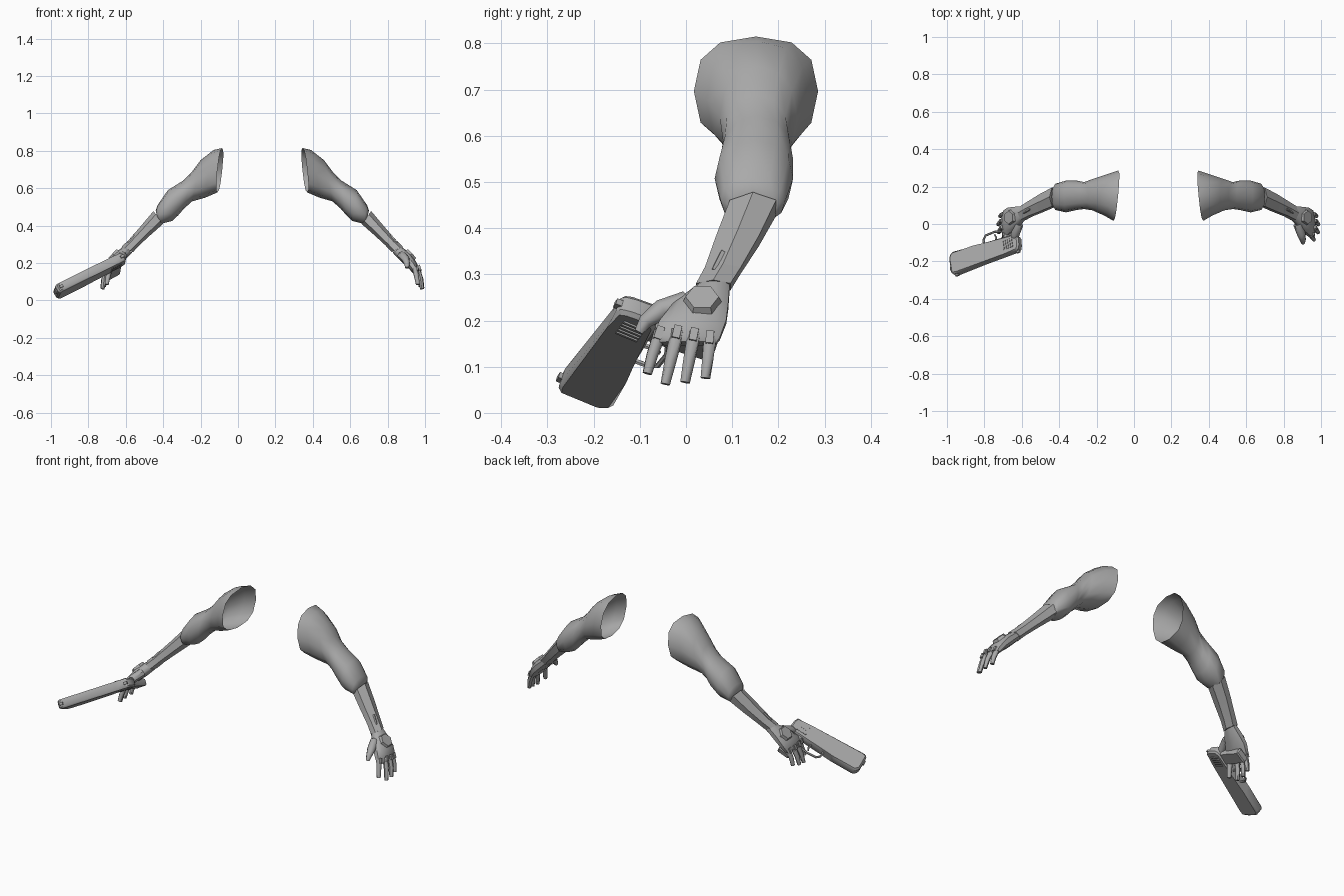
import bpy, bmesh, math
from mathutils import Vector, Matrix

if "Cube" in bpy.data.objects:
    bpy.data.objects.remove(bpy.data.objects["Cube"])

grey = bpy.data.materials.new("plain grey")
grey.diffuse_color = (0.4, 0.4, 0.4, 1)
grey.use_nodes = True
grey.node_tree.nodes["Principled BSDF"].inputs["Base Color"].default_value = grey.diffuse_color
MID = 0.13  # mirror plane between the two arms


def finish(name, bm, angle=35):
    bmesh.ops.recalc_face_normals(bm, faces=bm.faces)
    me = bpy.data.meshes.new(name)
    bm.to_mesh(me)
    me.materials.append(grey)
    for p in me.polygons:
        p.use_smooth = True
    me.set_sharp_from_angle(angle=math.radians(angle))
    ob = bpy.data.objects.new(name, me)
    bpy.context.collection.objects.link(ob)


def both(name, bm, angle=35):
    """Make the part for one arm and its mirror image for the other."""
    finish("left_" + name, bm, angle)
    other = bm.copy()
    for v in other.verts:
        v.co.x = 2 * MID - v.co.x
    bmesh.ops.reverse_faces(other, faces=other.faces)
    finish("right_" + name, other, angle)


def bridge(bm, rings, cap_start=True, cap_end=True):
    loops = [[bm.verts.new(p) for p in r] for r in rings]
    n = len(loops[0])
    faces = []
    for a, b in zip(loops, loops[1:]):
        for i in range(n):
            j = (i + 1) % n
            faces.append(bm.faces.new((a[i], a[j], b[j], b[i])))
    if cap_start:
        bm.faces.new(loops[0][::-1])
    if cap_end:
        bm.faces.new(loops[-1])
    return faces


def section(top, low, y0, y1, n, power=1.0, skew=0.0):
    """Cross-section between an upper and a lower (x, z) point, y0 to y1 wide."""
    pts = []
    for i in range(n):
        t = 2 * math.pi * i / n
        c, s = [math.copysign(abs(k) ** power, k) for k in (math.cos(t), math.sin(t))]
        pts.append(((top[0] + low[0]) / 2 + c * (top[0] - low[0]) / 2 + skew * s,
                    (y0 + y1) / 2 + s * (y1 - y0) / 2,
                    (top[1] + low[1]) / 2 + c * (top[1] - low[1]) / 2))
    return pts


def tube(bm, pts, radii, n=8):
    pts = [Vector(p) for p in pts]
    rings = []
    for i, p in enumerate(pts):
        d = pts[min(i + 1, len(pts) - 1)] - pts[max(i - 1, 0)]
        q = d.to_track_quat('Z', 'Y')
        rings.append([p + q @ Vector((math.cos(2 * math.pi * k / n), math.sin(2 * math.pi * k / n), 0)) * radii[i]
                      for k in range(n)])
    bridge(bm, rings)


def frame(loc, along, out):
    a = Vector(along).normalized()
    o = Vector(out)
    o = (o - a * o.dot(a)).normalized()
    s = o.cross(a)
    return Matrix.Translation(loc) @ Matrix((a, s, o)).transposed().to_4x4()


def box(bm, m, size):
    bmesh.ops.create_cube(bm, size=1, matrix=m @ Matrix.Diagonal((*size, 1)))


# Upper arm: open sleeve at the shoulder, closed at the elbow
bm = bmesh.new()
arm = [((.345, .815), (.37, .578), .017, .286, .8, -.013),
       ((.39, .805), (.435, .55), .045, .265, .85, -.006),
       ((.46, .75), (.505, .53), .073, .24, .9, 0),
       ((.505, .69), (.55, .49), .08, .224, .9, 0),
       ((.55, .643), (.58, .455), .075, .232, .9, 0),
       ((.635, .59), (.612, .425), .062, .232, .9, 0),
       ((.69, .51), (.672, .41), .075, .215, .9, 0),
       ((.70, .48), (.685, .42), .095, .195, 1, 0)]
bridge(bm, [section(t, l, a, b, 12, p, k) for t, l, a, b, p, k in arm], cap_start=False)
both("upper_arm", bm, 50)

# Forearm guard: tapering six-sided shell with raised upper panels
bm = bmesh.new()
fore = [((.712, .478), (.66, .41), .087, .203),
        ((.782, .395), (.728, .35), .058, .165),
        ((.845, .323), (.788, .295), .035, .125),
        ((.882, .288), (.822, .258), .016, .102)]
faces = bridge(bm, [section(*r, 6) for r in fore])
panels = [faces[i] for i in (0, 5, 6, 11)]
bmesh.ops.inset_individual(bm, faces=panels, thickness=.006, depth=.004)
both("forearm", bm, 25)

# Narrow rib on the forearm
bm = bmesh.new()
tube(bm, [(.815, .08, .348), (.848, .06, .308)], [.007, .007], 4)
both("forearm_rib", bm)

# Palm
bm = bmesh.new()
palm = [((.876, .287), (.826, .257), .022, .096),
        ((.922, .25), (.868, .212), -.03, .094),
        ((.952, .208), (.90, .185), -.06, .09),
        ((.97, .168), (.93, .152), -.076, .076),
        ((.968, .155), (.938, .145), -.065, .068)]
bridge(bm, [section(*r, 10, .8) for r in palm])
both("palm", bm, 45)

# Fingers with knuckle plates
fingers = [[(.945, -.056, .175), (.955, -.073, .125), (.962, -.084, .085)],
           [(.957, -.018, .178), (.976, -.033, .115), (.984, -.045, .062)],
           [(.958, .018, .172), (.978, .007, .115), (.986, -.002, .066)],
           [(.952, .052, .165), (.97, .047, .115), (.976, .042, .075)]]
bm = bmesh.new()
plates = bmesh.new()
for f in fingers:
    tube(bm, f, [.015, .013, .0105])
    a, b = Vector(f[0]), Vector(f[1])
    box(plates, frame(a.lerp(b, .1) + Vector((.014, 0, .004)), b - a, (1, 0, .2)), (.028, .017, .008))
tube(bm, [(.875, .0, .24), (.895, -.055, .222), (.903, -.088, .198), (.904, -.102, .175)],
     [.024, .023, .016, .010])
both("fingers", bm, 45)
both("knuckle_plates", plates)

# Six-sided plate on the back of the hand
bm = bmesh.new()
bmesh.ops.create_cone(bm, cap_ends=True, segments=6, radius1=.042, radius2=.036, depth=.016,
                      matrix=frame((.925, .035, .246), (.68, 0, -.73), (.73, 0, .68)))
both("hand_plate", bm)

# Pistol frame of reference: local x forward, z toward the sights
rear, muzzle = Vector((-.612, -.09, .222)), Vector((-.975, -.222, .042))
L = (muzzle - rear).length
G = frame(rear, muzzle - rear, (.142, -.914, .376))


def slab(name, profile, half, bevel):
    bm = bmesh.new()
    bridge(bm, [[G @ Vector((a, s, h)) for a, h in profile] for s in (-half, half)])
    bmesh.ops.bevel(bm, geom=bm.edges[:], offset=bevel, segments=1, affect='EDGES')
    finish(name, bm, 30)


slab("pistol_body", [(0, .035), (.012, .056), (.09, .052), (L - .03, .062), (L, .055), (L, -.04),
                     (L - .02, -.066), (.27, -.056), (.2, -.048), (.02, -.04), (-.005, -.02)], .025, .009)
slab("pistol_grip", [(.09, -.035), (.075, -.12), (.07, -.185), (.0, -.175), (.012, -.1), (.015, -.035)],
     .019, .006)

# Trigger guard and trigger
bm = bmesh.new()
guard = [(.215, -.045), (.212, -.08), (.195, -.098), (.14, -.1), (.085, -.085)]
tube(bm, [G @ Vector((a, 0, h)) for a, h in guard], [.006] * 5, 6)
tube(bm, [G @ Vector((a, 0, h)) for a, h in [(.14, -.045), (.135, -.065), (.142, -.085)]], [.006, .005, .004], 6)
finish("trigger_guard", bm)

# Grip serrations on both sides, sights and barrel tip
bm = bmesh.new()
for side in (-.025, .025):
    for i in range(5):
        box(bm, G @ Matrix.Translation((.035 + i * .013, side, .005)), (.007, .008, .05))
finish("slide_serrations", bm)
bm = bmesh.new()
for a, h in ((.018, .056), (L - .025, .062)):
    box(bm, G @ Matrix.Translation((a, 0, h)), (.02, .014, .014))
finish("sights", bm)
bm = bmesh.new()
tube(bm, [G @ Vector((a, 0, .02)) for a in (L - .02, L + .006)], [.015, .015], 10)
finish("barrel_tip", bm)
